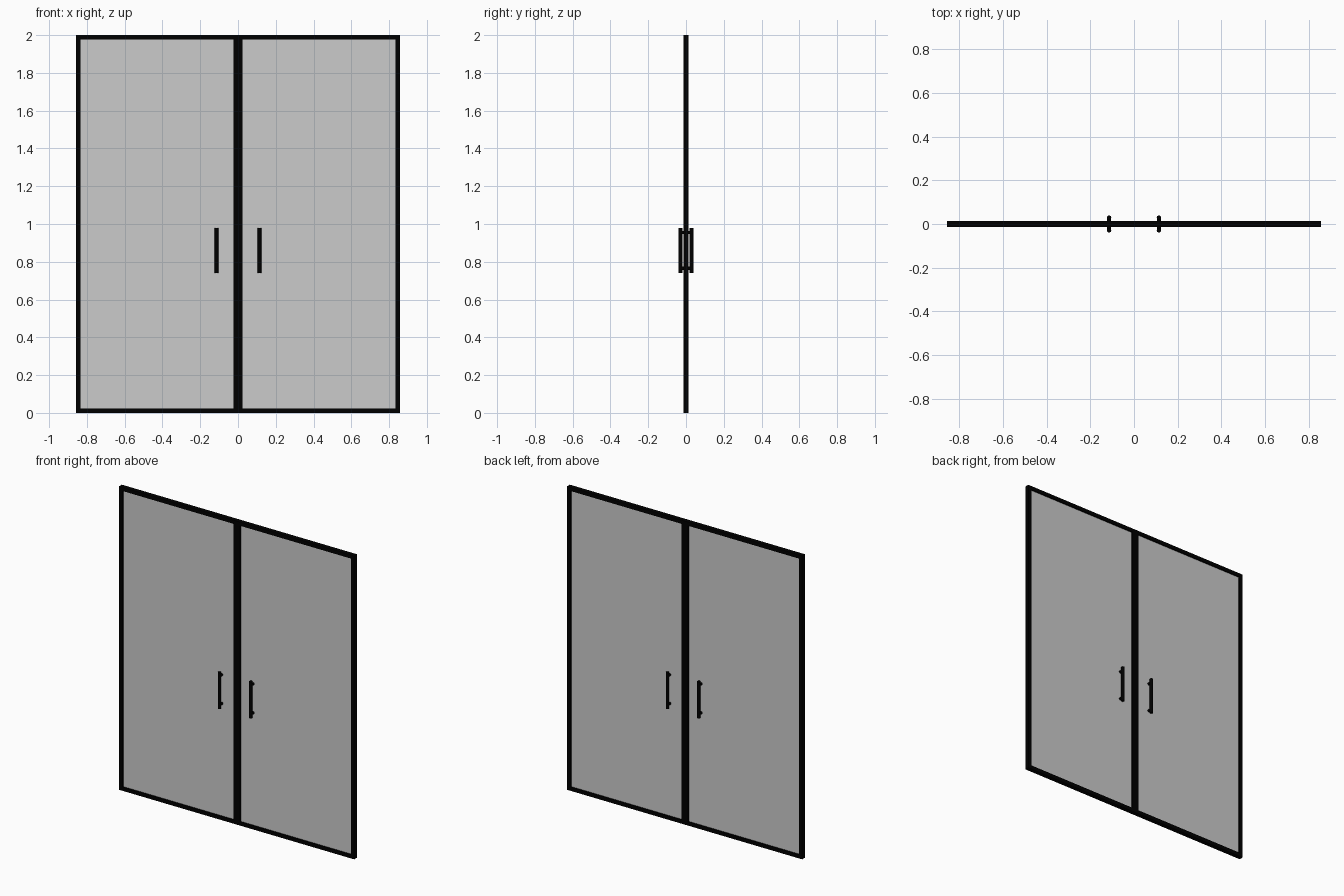
import bpy, math

if "Cube" in bpy.data.objects:
    bpy.data.objects.remove(bpy.data.objects["Cube"])

W, H, D, T = 0.857, 2.0, 0.029, 0.024   # leaf width, height, frame depth, bar width
HX, HY, R = 0.114, 0.029, 0.01          # handle position and bar radius


def material(name, color):
    m = bpy.data.materials.new(name)
    m.diffuse_color = color
    m.use_nodes = True
    m.node_tree.nodes["Principled BSDF"].inputs["Base Color"].default_value = m.diffuse_color
    return m


black = material("black_metal", (0, 0, 0, 1))
glass = material("tinted_glass", (0.63, 0.63, 0.63, 0.55))


def box(name, x0, x1, z0, z1, depth, mat):
    bpy.ops.mesh.primitive_cube_add(size=1, location=((x0 + x1) / 2, 0, (z0 + z1) / 2))
    o = bpy.context.object
    o.name = name
    o.scale = (x1 - x0, depth, z1 - z0)
    bpy.ops.object.transform_apply(location=False, rotation=False, scale=True)
    o.data.materials.append(mat)
    return o


def rod(name, loc, radius, length, rot=(0, 0, 0)):
    bpy.ops.mesh.primitive_cylinder_add(vertices=24, radius=radius, depth=length,
                                        location=loc, rotation=rot)
    o = bpy.context.object
    o.name = name
    o.data.materials.append(black)
    bpy.ops.object.shade_smooth_by_angle()


def span(s, a, b):
    return sorted((s * a, s * b))


for side, s in (("left", -1), ("right", 1)):
    # frame of one door leaf
    box(side + "_inner_stile", *span(s, 0, T), 0, H, D, black)
    box(side + "_outer_stile", *span(s, W - T, W), 0, H, D, black)
    box(side + "_bottom_rail", *span(s, T, W - T), 0, T, D, black)
    box(side + "_top_rail", *span(s, T, W - T), H - T, H, D, black)
    # glass pane
    box(side + "_glass_pane", *span(s, T, W - T), T, H - T, 0.01, glass)
    # pull handle bars on both faces, joined by posts through the glass
    for face, f in (("front", -1), ("back", 1)):
        rod(f"{side}_{face}_handle_bar", (s * HX, f * HY, 0.86), R, 0.24)
    for level, z in (("lower", 0.765), ("upper", 0.955)):
        rod(f"{side}_{level}_handle_post", (s * HX, 0, z), 0.009, 2 * HY,
            (math.pi / 2, 0, 0))
